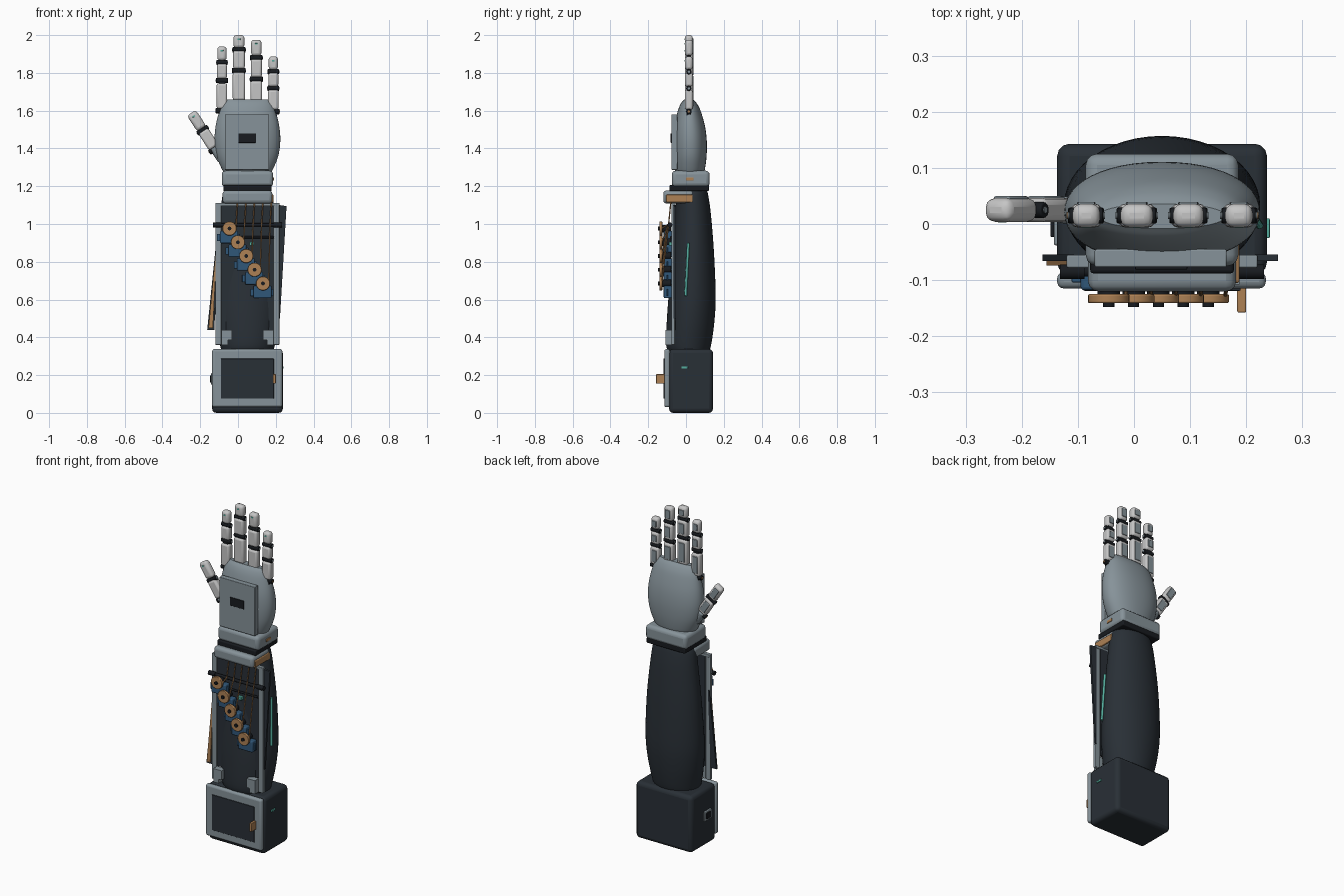
import bpy, bmesh, math
from mathutils import Matrix, Vector

if "Cube" in bpy.data.objects:
    bpy.data.objects.remove(bpy.data.objects["Cube"])


def material(name, r, g, b):
    m = bpy.data.materials.new(name)
    m.use_nodes = True
    m.diffuse_color = (r, g, b, 1)
    m.node_tree.nodes["Principled BSDF"].inputs["Base Color"].default_value = (r, g, b, 1)
    return m


dark = material("dark shell", .022, .029, .037)
black = material("black rubber", .009, .011, .014)
steel = material("grey metal", .24, .29, .32)
pale = material("pale grey", .56, .56, .56)
copper = material("copper", .42, .22, .09)
blue = material("servo blue", .03, .095, .19)
teal = material("teal light", .09, .42, .34)


def finish(name, bm, mat, bevel=0, frame=None):
    bmesh.ops.recalc_face_normals(bm, faces=bm.faces)
    mesh = bpy.data.meshes.new(name)
    bm.to_mesh(mesh)
    bm.free()
    mesh.materials.append(mat)
    ob = bpy.data.objects.new(name, mesh)
    bpy.context.collection.objects.link(ob)
    if frame:
        ob.matrix_world = frame
    if bevel:
        mod = ob.modifiers.new("rounded edges", "BEVEL")
        mod.width, mod.segments = bevel, 3
    bpy.ops.object.select_all(action="DESELECT")
    bpy.context.view_layer.objects.active = ob
    ob.select_set(True)
    bpy.ops.object.shade_smooth_by_angle(angle=math.radians(40))
    return ob


def box(name, mat, x, y, z, bevel=0, frame=None):
    """Box from three (low, high) ranges."""
    bm = bmesh.new()
    bmesh.ops.create_cube(bm, size=1)
    for v in bm.verts:
        v.co = Vector([(r[0] + r[1]) / 2 + c * (r[1] - r[0]) for r, c in zip((x, y, z), v.co)])
    return finish(name, bm, mat, bevel, frame)


def rod(name, mat, a, b, radius, frame=None, sides=24, bevel=0):
    a, b = Vector(a), Vector(b)
    bm = bmesh.new()
    turn = (b - a).to_track_quat("Z", "Y").to_matrix().to_4x4()
    bmesh.ops.create_cone(bm, cap_ends=True, segments=sides, radius1=radius, radius2=radius,
                          depth=(b - a).length, matrix=Matrix.Translation((a + b) / 2) @ turn)
    return finish(name, bm, mat, bevel, frame)


def plate(name, mat, outline, y0, y1):
    """Outline in x and z, given thickness along y."""
    bm = bmesh.new()
    face = bm.faces.new([bm.verts.new((x, y0, z)) for x, z in outline])
    new = bmesh.ops.extrude_face_region(bm, geom=[face])["geom"]
    bmesh.ops.translate(bm, vec=(0, y1 - y0, 0), verts=[v for v in new if isinstance(v, bmesh.types.BMVert)])
    return finish(name, bm, mat)


def smooth_path(rows, steps):
    """Catmull-Rom samples between the section rows."""
    out = []
    for i in range(len(rows) - 1):
        p = [rows[max(0, min(len(rows) - 1, i + k))] for k in (-1, 0, 1, 2)]
        for s in range(steps):
            t = s / steps
            out.append([b + t * (c - a) / 2 + t * t * (a - 2.5 * b + 2 * c - d / 2)
                        + t ** 3 * (1.5 * (b - c) + (d - a) / 2) for a, b, c, d in zip(*p)])
    return out + [rows[-1]]


def loft(name, mat, rows, cx, sides=48, power=1):
    """Rows are height, half width, front y and back y."""
    bm = bmesh.new()
    rings = []
    for z, w, front, back in smooth_path(rows, 5):
        ring = []
        for k in range(sides):
            c, s = math.cos(math.tau * k / sides), math.sin(math.tau * k / sides)
            c, s = [math.copysign(abs(u) ** power, u) for u in (c, s)]
            ring.append(bm.verts.new((cx + w * c, (front + back) / 2 + (back - front) / 2 * s, z)))
        rings.append(ring)
    for lo, hi in zip(rings, rings[1:]):
        for k in range(sides):
            n = (k + 1) % sides
            bm.faces.new((lo[k], lo[n], hi[n], hi[k]))
    bm.faces.new(rings[0])
    bm.faces.new(rings[-1])
    return finish(name, bm, mat)


MID = .05

# Base box with framed hatch, latch, port and light
box("base_box", dark, (-.137, .237), (-.09, .143), (0, .338), .022)
box("hatch_frame", steel, (-.137, .235), (-.115, -.085), (.03, .338), .012)
box("hatch_panel", dark, (-.09, .19), (-.119, -.11), (.075, .287), .002)
box("hatch_latch", copper, (.184, .2), (-.158, -.11), (.155, .205), .003)
box("port_frame", steel, (-.143, -.13), (-.038, .028), (.15, .21), .004)
box("port_socket", black, (-.149, -.13), (-.023, .013), (.162, .198), .002)
box("base_light", teal, (.23, .242), (-.025, .01), (.234, .246), .002)

# Forearm shell
loft("forearm_shell", dark, [(.32, .135, -.09, .12), (.36, .145, -.105, .133), (.48, .166, -.102, .15),
     (.62, .175, -.092, .157), (.85, .165, -.07, .148), (1.05, .145, -.056, .132),
     (1.15, .132, -.05, .118), (1.18, .12, -.045, .11)], MID)
rod("forearm_light", teal, (.2235, -.002, .62), (.214, .012, .9), .007)

# Servo rack: rails, feet, crossbars
for side in (-1, 1):
    edge = MID + side * .17
    inner = edge - side * .032
    foot = inner - side * .055
    box("rack_rail", steel, sorted((edge, inner)), (-.078, -.058), (.36, 1.11), .004)
    plate("rack_foot", steel, [(inner, .36), (foot + side * .02, .36), (foot + side * .02, .385),
          (foot, .385), (foot, .44), (inner, .44)], -.108, -.07)
    rod("crossbar_cap", black, (edge + side * .012, -.085, .995), (inner, -.085, .995), .013)
box("rack_backing", dark, (-.088, .188), (-.068, -.055), (.44, 1.1))
box("rack_top", steel, (-.12, .22), (-.078, -.055), (1.095, 1.112), .003)
rod("tendon_crossbar", black, (-.12, -.085, .995), (.22, -.085, .995), .009)
rod("upper_crossbar", black, (-.09, -.08, .93), (.19, -.08, .93), .006)

# Side flaps
plate("right_flap", dark, [(-.116, .9), (-.107, .9), (-.125, .44), (-.163, .44)], -.066, -.054)
plate("right_flap_face", copper, [(-.116, .88), (-.111, .88), (-.133, .45), (-.156, .45)], -.074, -.066)
plate("left_flap", dark, [(.218, 1.1), (.257, 1.095), (.222, .5), (.216, .5)], -.066, -.054)

# Five servos in a diagonal row with spools and tendons
for i in range(5):
    x, z = -.045 + .0443 * i, .976 - .0727 * i
    box("servo_body", blue, (x - .05, x + .045), (-.118, -.075), (z - .078, z - .012), .006)
    box("servo_ear", blue, (x - .066, x + .055), (-.104, -.096), (z - .066, z - .028), .002)
    rod("servo_neck", black, (x, -.128, z), (x, -.08, z), .02)
    rod("spool", copper, (x, -.141, z), (x, -.125, z), .037, bevel=.003)
    rod("spool_hub", black, (x, -.148, z), (x, -.138, z), .01)
    top = -.015 + .045 * i
    rod("tendon_lower", copper, (x + .03, -.128, z), (top + .005, -.092, 1.0), .0035, sides=8)
    rod("tendon_upper", copper, (top + .005, -.092, 1.0), (top + .012, -.08, 1.12), .0035, sides=8)
box("control_chip", teal, (.06, .085), (-.09, -.07), (.885, .905), .002)

# Wrist blocks
box("lower_wrist", steel, (-.082, .182), (-.12, .04), (1.108, 1.178), .018)
box("lower_wrist_inlay", copper, (.16, .188), (-.105, .035), (1.115, 1.155), .004)
box("wrist_gasket", black, (-.078, .178), (-.088, .122), (1.174, 1.206), .006)
box("upper_wrist", steel, (-.086, .186), (-.075, .125), (1.196, 1.282), .02)
box("upper_wrist_inlay", copper, (.18, .19), (0, .04), (1.23, 1.246), .002)

# Palm with cover plate and screen
loft("palm", steel, [(1.26, .115, -.05, .09), (1.29, .135, -.059, .1), (1.36, .163, -.066, .109),
     (1.44, .174, -.068, .11), (1.52, .168, -.062, .1), (1.6, .148, -.043, .077),
     (1.64, .13, -.026, .056), (1.66, .112, -.008, .036)], MID, power=.92)
box("palm_cover", steel, (-.07, .165), (-.077, -.045), (1.287, 1.58), .003)
box("palm_screen", black, (.002, .095), (-.081, -.073), (1.43, 1.48), .002)


def finger(name, frame, cuts, w=.028):
    """Cuts are (low, high) heights of each segment, root first."""
    for n, (lo, hi) in enumerate(cuts):
        r = w * (1 - .06 * n)
        tip = n == len(cuts) - 1
        box(name + "_segment", pale, (-r, r), (-.021, .021), (lo, hi), .016 if tip else .012, frame)
        box(name + "_back_plate", steel, (-r * .6, r * .6), (.014, .0245), (lo + .018, hi - .018), .003, frame)
        hinge = lo - .01
        rod(name + "_hinge", black, (-r - .005, 0, hinge), (r + .005, 0, hinge), .014, frame, bevel=.003)
        rod(name + "_pin", copper if n == 0 else steel, (-r - .007, 0, hinge), (r + .007, 0, hinge), .006, frame, 12)
        box(name + "_link", black, (-r * .6, r * .6), (-.012, .012), (lo - .03, lo + .02), 0, frame)
        if tip:
            box(name + "_sensor", teal, (-.007, .007), (-.0225, -.012), (hi - .026, hi - .018), .001, frame)


# Four fingers, then the thumb leaning outward
for name, x, cuts, w in (
        ("index", -.085, [(1.61, 1.745), (1.77, 1.848), (1.865, 1.94)], .028),
        ("middle", .005, [(1.655, 1.803), (1.822, 1.918), (1.932, 2.0)], .033),
        ("ring", .097, [(1.645, 1.757), (1.777, 1.873), (1.89, 1.975)], .031),
        ("little", .187, [(1.605, 1.71), (1.728, 1.8), (1.816, 1.887)], .028)):
    finger(name + "_finger", Matrix.Translation((x, .015, 0)), cuts, w)
lean = Matrix.Translation((-.095, .025, 1.355)) @ Matrix.Rotation(math.radians(-33), 4, "Y")
finger("thumb", lean, [(.06, .165), (.178, .278)], .03)
rod("thumb_root", steel, (0, 0, -.02), (0, 0, .06), .024, lean, bevel=.006)
